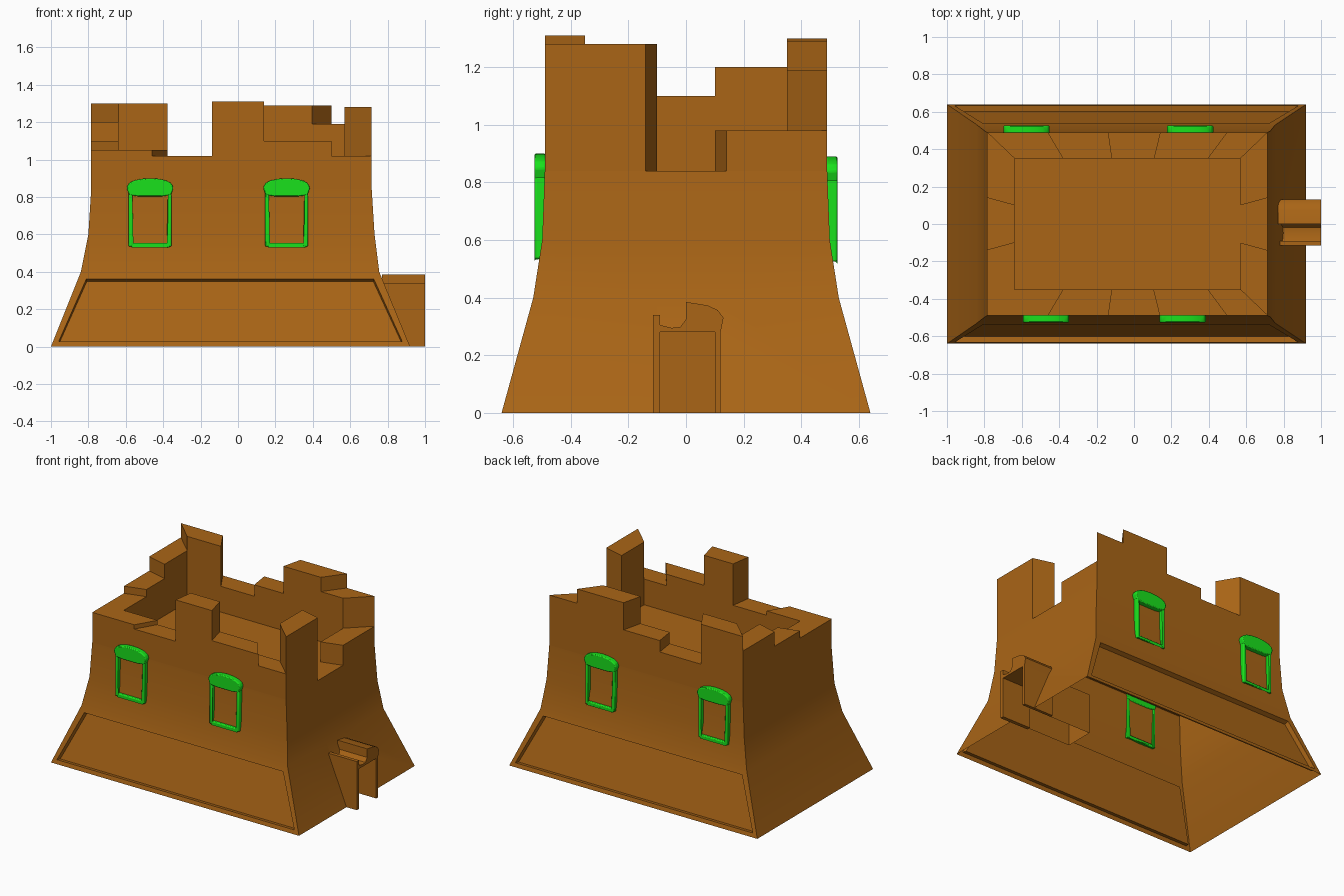
import bpy, bmesh, math
from mathutils import Vector

if "Cube" in bpy.data.objects:
    bpy.data.objects.remove(bpy.data.objects["Cube"])


def material(name, rgb):
    m = bpy.data.materials.new(name)
    m.diffuse_color = (*rgb, 1)
    m.use_nodes = True
    m.node_tree.nodes["Principled BSDF"].inputs["Base Color"].default_value = m.diffuse_color
    return m


CLAY = material("clay", (0.40, 0.13, 0.008))
GREEN = material("green_paint", (0.01, 0.75, 0.012))


def finish(name, bm, mat, angle=35):
    bmesh.ops.remove_doubles(bm, verts=bm.verts, dist=1e-5)
    me = bpy.data.meshes.new(name)
    bm.to_mesh(me)
    bm.free()
    me.materials.append(mat)
    ob = bpy.data.objects.new(name, me)
    bpy.context.collection.objects.link(ob)
    bpy.ops.object.select_all(action='DESELECT')
    ob.select_set(True)
    bpy.context.view_layer.objects.active = ob
    bpy.ops.object.shade_smooth_by_angle(angle=math.radians(angle))
    return ob


def face(bm, pts):
    return bm.faces.new([bm.verts.new(p) for p in pts])


def prism(bm, profile, place, lo, hi):
    """Extrude a 2D profile between lo and hi; place(u, v, w) gives 3D."""
    a = [bm.verts.new(place(u, v, lo)) for u, v in profile]
    b = [bm.verts.new(place(u, v, hi)) for u, v in profile]
    n = len(a)
    fs = [bm.faces.new(a), bm.faces.new(b[::-1])]
    fs += [bm.faces.new((a[i], b[i], b[(i + 1) % n], a[(i + 1) % n])) for i in range(n)]
    bmesh.ops.recalc_face_normals(bm, faces=fs)


def rect(u0, u1, v0, v1):
    return [(u0, v0), (u1, v0), (u1, v1), (u0, v1)]


# Flared hollow walls, open underneath, capped by the roof floor
ROOF = 0.84
bm = bmesh.new()
rings = []
for z, x0, x1, y in ((0, -1, 0.92, 0.64), (0.4, -0.84, 0.755, 0.53),
                     (0.6, -0.80, 0.73, 0.499), (ROOF, -0.785, 0.715, 0.49)):
    rings.append([bm.verts.new(p) for p in
                  ((x0, -y, z), (x1, -y, z), (x1, y, z), (x0, y, z))])
panels = []
for k in range(3):
    for i in range(4):
        j = (i + 1) % 4
        f = bm.faces.new((rings[k][i], rings[k][j], rings[k + 1][j], rings[k + 1][i]))
        if k == 0 and i in (0, 2):
            panels.append(f)
bm.faces.new(rings[3])
bm.normal_update()

# Sunken panels low on the front and back
bmesh.ops.inset_individual(bm, faces=panels, thickness=0.05)
bmesh.ops.inset_individual(bm, faces=panels, thickness=0.006, depth=-0.03)

# Doorway hole in the right wall
def door_faces(y_limit):
    return [f for f in bm.faces if f.normal.x > 0.7 and f.calc_center_median().z < 0.39
            and abs(f.calc_center_median().y) < y_limit]


for co, no, lim in (((0, -0.1, 0), (0, 1, 0), 1), ((0, 0.1, 0), (0, 1, 0), 1),
                    ((0, 0, 0.28), (0, 0, 1), 0.05)):
    bm.normal_update()
    fs = door_faces(lim)
    geom = set(fs)
    for f in fs:
        geom |= set(f.edges) | set(f.verts)
    bmesh.ops.bisect_plane(bm, geom=list(geom), plane_co=co, plane_no=no)
bm.normal_update()
hole = [f for f in door_faces(0.05) if f.calc_center_median().z < 0.2]
bmesh.ops.delete(bm, geom=hole, context='FACES')
finish("castle_walls", bm, CLAY)

# Door passage running inward
bm = bmesh.new()
xi, xb, xt, h, w = 0.45, 0.92, 0.8045, 0.28, 0.1
face(bm, [(xi, -w, 0), (xb, -w, 0), (xt, -w, h), (xi, -w, h)][::-1])
face(bm, [(xi, w, 0), (xb, w, 0), (xt, w, h), (xi, w, h)])
face(bm, [(xi, -w, h), (xt, -w, h), (xt, w, h), (xi, w, h)][::-1])
face(bm, [(xi, -w, 0), (xi, w, 0), (xi, w, h), (xi, -w, h)])
finish("door_passage", bm, CLAY)

# Battlements: one ring of ruined blocks (start point, top height), counter-clockwise
L, R, Y = -0.785, 0.715, 0.49
blocks = [(L, -Y, 1.05), (-0.46, -Y, 1.02), (-0.14, -Y, 1.31), (0.14, -Y, 1.1), (0.5, -Y, 1.02),
          (R, -Y, 1.28), (R, -0.14, ROOF), (R, 0.14, 0.98),
          (R, Y, 1.19), (0.5, Y, 1.29), (0.14, Y, 1.1), (-0.14, Y, 1.02), (-0.46, Y, 1.3),
          (L, Y, 1.2), (L, 0.14, 1.1), (L, -0.14, 1.05)]


def inner(x, y):
    return ((x + 0.035) * 0.805 - 0.035, y * 0.715)


bm = bmesh.new()
for i, (x, y, z) in enumerate(blocks):
    nx, ny, _ = blocks[(i + 1) % len(blocks)]
    pz = blocks[i - 1][2]
    o0, o1, i0, i1 = (x, y), (nx, ny), inner(x, y), inner(nx, ny)
    if z > ROOF:
        face(bm, [(*o0, ROOF), (*o1, ROOF), (*o1, z), (*o0, z)])
        face(bm, [(*i1, ROOF), (*i0, ROOF), (*i0, z), (*i1, z)])
        face(bm, [(*o0, z), (*o1, z), (*i1, z), (*i0, z)])
    step = [(*o0, pz), (*o0, z), (*i0, z), (*i0, pz)]
    face(bm, step)
finish("battlements", bm, CLAY)

# Broken stone door surround
bm = bmesh.new()
along_x = lambda u, v, w: (w, u, v)
prism(bm, rect(-0.115, -0.09, 0, 0.34), along_x, 0.78, 1.0)
prism(bm, rect(0.1, 0.12, 0, 0.29), along_x, 0.77, 1.0)
prism(bm, [(-0.09, 0.28), (0, 0.28), (0, 0.325), (-0.02, 0.298), (-0.05, 0.295), (-0.09, 0.305)],
      along_x, 0.78, 1.0)
prism(bm, [(0, 0.28), (0.12, 0.28), (0.13, 0.33), (0.11, 0.357), (0.075, 0.373), (0, 0.385)],
      along_x, 0.77, 1.0)
finish("door_surround", bm, CLAY)

# Window frames with arched hoods
def window(name, cx, side, dz):
    bm = bmesh.new()

    def out(u, v, w):
        return (cx + u, side * w, v + dz)

    for r in (rect(-0.115, -0.095, 0.535, 0.82), rect(0.095, 0.115, 0.535, 0.82),
              rect(-0.095, 0.095, 0.535, 0.555)):
        prism(bm, r, out, 0.488, 0.525)
    n = 8
    top = [(0.125 * math.cos(math.pi * k / n), 0.848 + 0.052 * math.sin(math.pi * k / n) ** 0.8)
           for k in range(n + 1)]
    prism(bm, top + [(-0.112, 0.81), (-0.06, 0.803), (0.06, 0.803), (0.112, 0.81)],
          out, 0.486, 0.526)
    ob = finish(name, bm, GREEN, 40)
    mod = ob.modifiers.new("soft_edges", 'BEVEL')
    mod.width = 0.006
    mod.segments = 2


for name, cx, side, dz in (("front_window_left", -0.47, -1, 0), ("front_window_right", 0.26, -1, 0),
                           ("back_window_left", -0.575, 1, -0.01), ("back_window_right", 0.3, 1, -0.01)):
    window(name, cx, side, dz)
